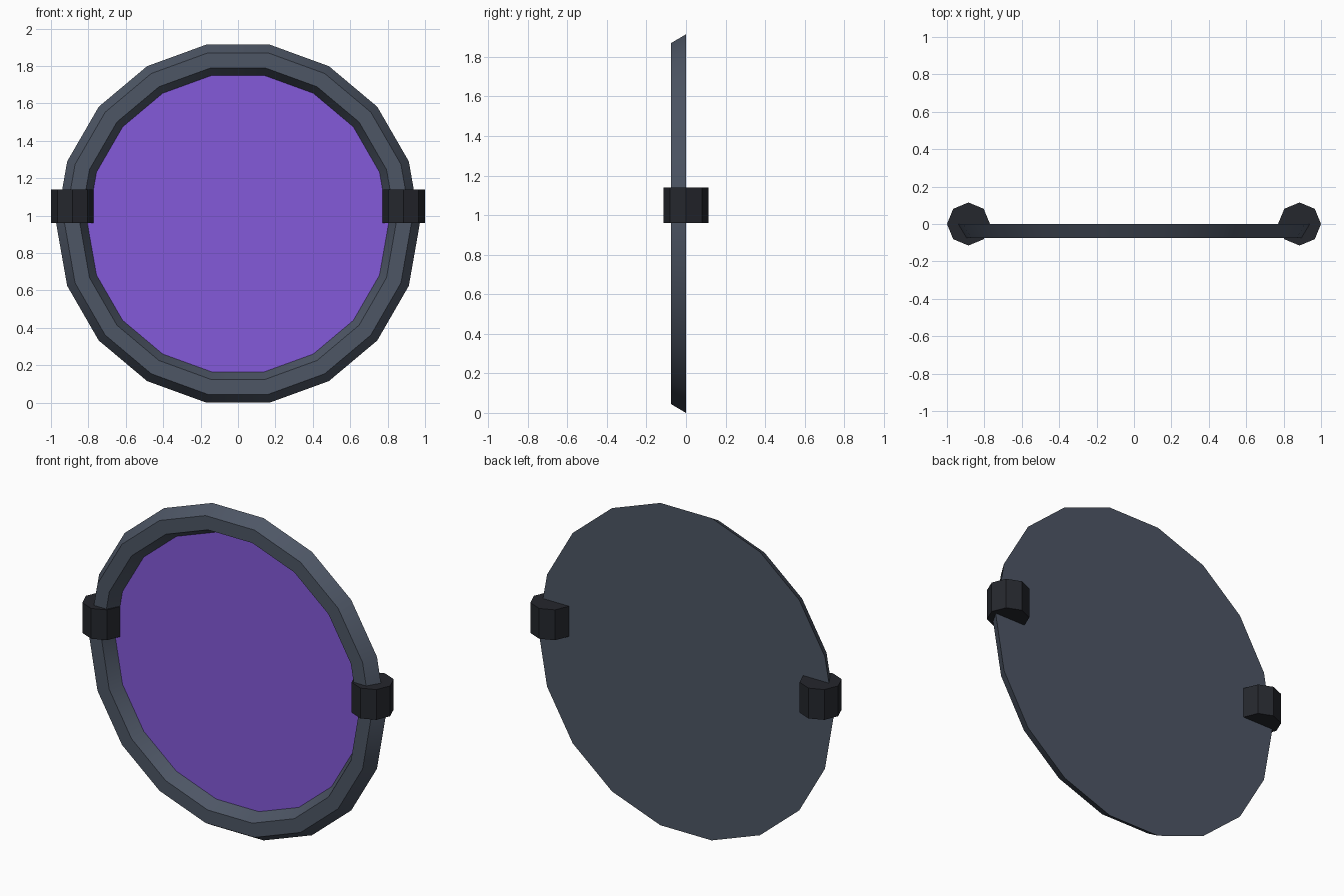
import bpy, bmesh, math

if "Cube" in bpy.data.objects:
    bpy.data.objects.remove(bpy.data.objects["Cube"])

SIDES = 18
CENTRE_Z = 0.957


def material(name, rgb):
    m = bpy.data.materials.new(name)
    m.diffuse_color = (*rgb, 1)
    m.use_nodes = True
    m.node_tree.nodes["Principled BSDF"].inputs["Base Color"].default_value = m.diffuse_color
    return m


def finish(name, bm, mat):
    bmesh.ops.recalc_face_normals(bm, faces=bm.faces)
    mesh = bpy.data.meshes.new(name)
    bm.to_mesh(mesh)
    bm.free()
    mesh.materials.append(mat)
    obj = bpy.data.objects.new(name, mesh)
    bpy.context.collection.objects.link(obj)
    return obj


def ring(bm, radius, y):
    angles = [2 * math.pi * i / SIDES for i in range(SIDES)]
    return [bm.verts.new((radius * math.cos(a), y, CENTRE_Z + radius * math.sin(a)))
            for a in angles]


slate = material("slate", (0.075, 0.093, 0.13))
dark = material("dark_metal", (0.018, 0.02, 0.026))
purple = material("purple", (0.23, 0.1, 0.7))

# Round frame: flat back, bevelled rim and recessed floor
bm = bmesh.new()
profile = [(0.972, 0.0), (0.927, -0.075), (0.845, -0.075), (0.805, -0.002)]
rings = [ring(bm, r, y) for r, y in profile]
for a, b in zip(rings, rings[1:]):
    for i in range(SIDES):
        j = (i + 1) % SIDES
        bm.faces.new((a[i], a[j], b[j], b[i]))
bm.faces.new(rings[0])
bm.faces.new(rings[-1])
frame = finish("round_frame", bm, slate)
bpy.context.view_layer.objects.active = frame
frame.select_set(True)
bpy.ops.object.shade_smooth_by_angle(angle=math.radians(30))

# Thin purple panel lying on the recessed floor
bm = bmesh.new()
bm.faces.new(ring(bm, 0.805, -0.004)[::1])
panel = finish("purple_panel", bm, purple)
if panel.data.polygons[0].normal.y > 0:
    panel.data.flip_normals()

# Octagonal pivot blocks on both sides
for side, label in ((-1, "left"), (1, "right")):
    bm = bmesh.new()
    bmesh.ops.create_cone(bm, cap_ends=True, segments=8, radius1=0.115,
                          radius2=0.115, depth=0.18)
    block = finish(label + "_pivot_block", bm, dark)
    block.location = (side * 0.885, 0, 1.05)
